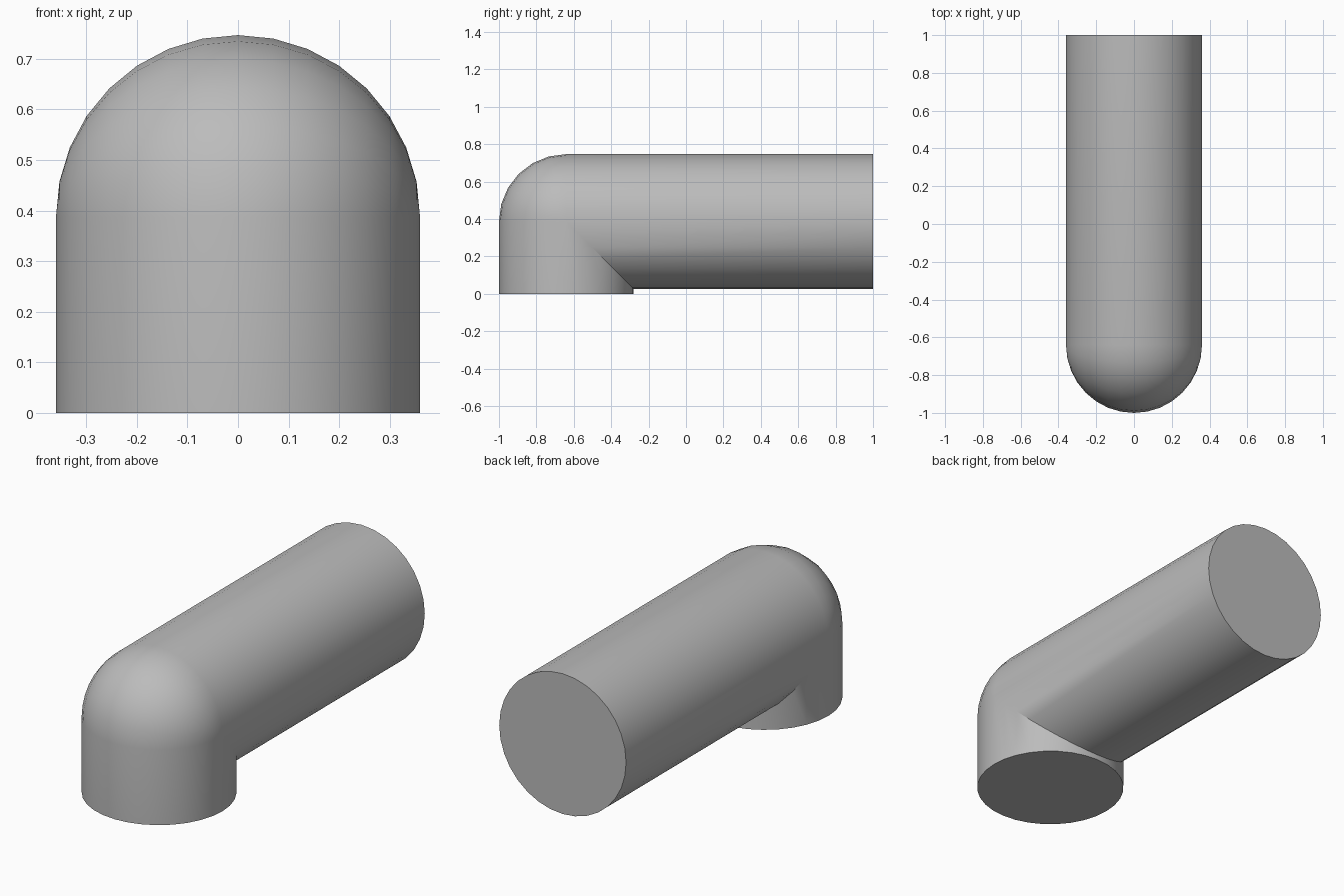
import bpy, bmesh
from math import sin, cos, pi

cube = bpy.data.objects.get("Cube")
if cube:
    bpy.data.objects.remove(cube)

RADIUS, SIDES, BEND_STEPS = 0.36, 32, 6
YC, ZC = -0.64, 0.387          # centre of the rounded elbow
BACK = 1.0

grey = bpy.data.materials.new("grey")
grey.use_nodes = True
grey.diffuse_color = (0.5, 0.5, 0.5, 1)
grey.node_tree.nodes["Principled BSDF"].inputs["Base Color"].default_value = (0.5, 0.5, 0.5, 1)

bm = bmesh.new()
angles = [2 * pi * i / SIDES for i in range(SIDES)]


def ring(place):
    """One cross-section; place maps the outward offset to (y, z)."""
    return [bm.verts.new((RADIUS * cos(a), *place(RADIUS * sin(a)))) for a in angles]


def bend(t):
    # outer half turns about the elbow, inner half stays on the mitre
    def place(d):
        if d > 0:
            return YC - d * cos(t), ZC + d * sin(t)
        return YC - d, ZC + d
    return place


# upright foot, elbow, then the long horizontal tube
rings = [ring(lambda d: (YC - d, 0))]
rings += [ring(bend(pi / 2 * k / BEND_STEPS)) for k in range(BEND_STEPS + 1)]
rings.append(ring(lambda d: (BACK, ZC + d)))

for lower, upper in zip(rings, rings[1:]):
    for i in range(SIDES):
        j = (i + 1) % SIDES
        bm.faces.new((lower[i], lower[j], upper[j], upper[i]))
bm.faces.new(rings[0])
bm.faces.new(rings[-1])

# weld the repeated mitre points and tidy
bmesh.ops.remove_doubles(bm, verts=bm.verts, dist=0.0005)
bmesh.ops.recalc_face_normals(bm, faces=bm.faces)

mesh = bpy.data.meshes.new("elbow_pipe")
bm.to_mesh(mesh)
bm.free()
mesh.materials.append(grey)
pipe = bpy.data.objects.new("elbow_pipe", mesh)
bpy.context.collection.objects.link(pipe)

bpy.ops.object.select_all(action="DESELECT")
pipe.select_set(True)
bpy.context.view_layer.objects.active = pipe
bpy.ops.object.shade_smooth_by_angle(angle=pi / 6)
